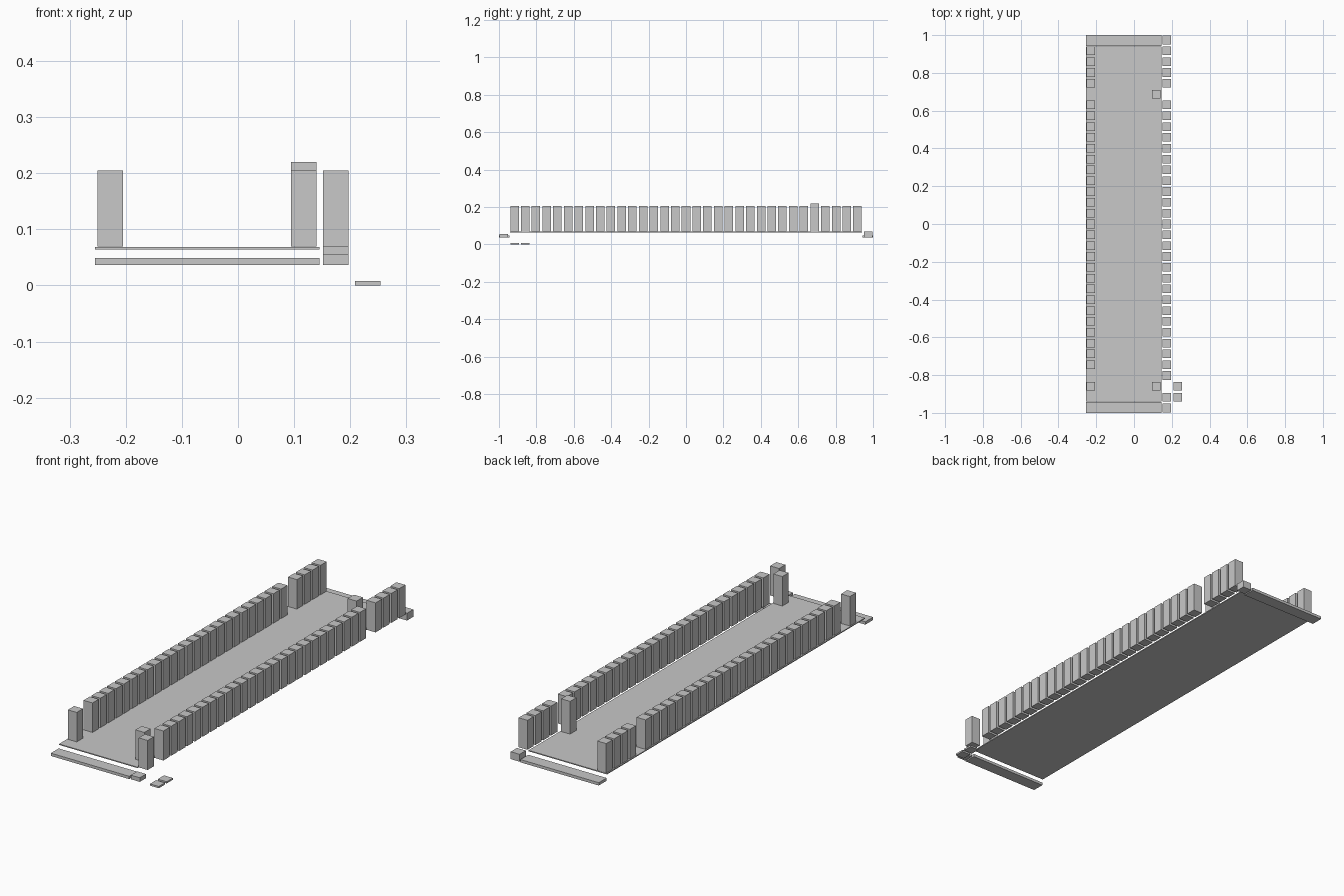
import bpy
import bmesh
from mathutils import Matrix, Vector

if "Cube" in bpy.data.objects:
    bpy.data.objects.remove(bpy.data.objects["Cube"])

PITCH = 0.0573     # spacing of the rows along y
W = 0.0455         # side of each square block

grey = bpy.data.materials.new("light grey")
grey.diffuse_color = (0.58, 0.58, 0.58, 1)
grey.use_nodes = True
grey.node_tree.nodes["Principled BSDF"].inputs["Base Color"].default_value = grey.diffuse_color


def boxes(name, bounds):
    """One object made of boxes given as (x0, x1, y0, y1, z0, z1)."""
    bm = bmesh.new()
    for x0, x1, y0, y1, z0, z1 in bounds:
        mid = Vector((x0 + x1, y0 + y1, z0 + z1)) / 2
        size = (x1 - x0, y1 - y0, z1 - z0, 1)
        bmesh.ops.create_cube(bm, size=1, matrix=Matrix.Translation(mid) @ Matrix.Diagonal(size))
    mesh = bpy.data.meshes.new(name)
    bm.to_mesh(mesh)
    bm.free()
    mesh.materials.append(grey)
    obj = bpy.data.objects.new(name, mesh)
    bpy.context.collection.objects.link(obj)
    return obj


def block(x, row, z0, z1):
    y = row * PITCH
    return (x - W / 2, x + W / 2, y - W / 2, y + W / 2, z0, z1)


LEFT, INNER, RIGHT, OUTER = -0.228, 0.117, 0.174, 0.231
BASE, TOP = 0.069, 0.205

# Floor slab and the end beams
boxes("floor", [(-0.255, 0.145, -0.94, 0.94, 0.064, 0.0685)])
boxes("front_beam", [(-0.255, 0.145, -1.0, -0.943, 0.036, 0.049)])
boxes("back_beam", [(-0.255, 0.145, 0.943, 1.0, 0.036, 0.049)])

# Rows of posts, with gaps
boxes("left_posts", [block(LEFT, r, BASE, TOP) for r in range(-15, 17) if r not in (-14, 12)])
boxes("right_posts", [block(RIGHT, r, BASE, TOP) for r in range(-16, 17) if r not in (-15, 12)])

# Posts set in from the right row
boxes("front_inner_post", [block(INNER, -15, BASE, TOP)])
boxes("back_inner_post", [block(INNER, 12, BASE, 0.22)])

# Short corner blocks and low outer pads
boxes("front_corner_block", [block(RIGHT, -17, 0.036, 0.055)])
boxes("back_corner_block", [block(RIGHT, 17, 0.036, 0.07)])
boxes("outer_pads", [block(OUTER, r, 0, 0.008) for r in (-16, -15)])
